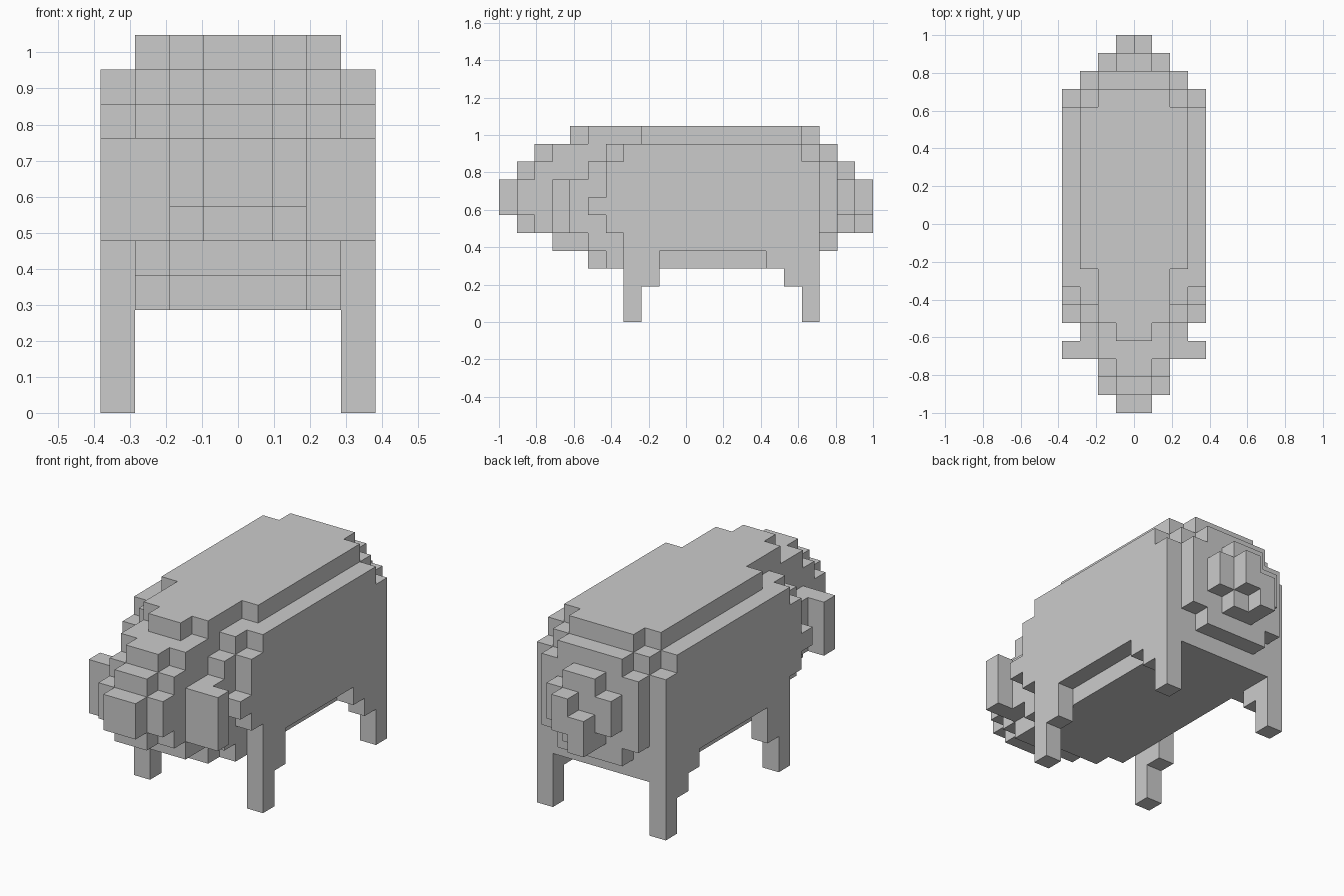
import bpy, bmesh

if "Cube" in bpy.data.objects:
    bpy.data.objects.remove(bpy.data.objects["Cube"])

V = 2 / 21  # edge of one cube; cells are counted from the front


def slab(half, y, z0, z1, y1=None, inner=0):
    """Symmetric block of cells, optionally hollow between the inner faces."""
    return {(x, b, z) for x in range(-half, half) if x >= inner or x < -inner
            for b in range(y, y1 or y + 1) for z in range(z0, z1)}


def rounded(half, y, z0, z1):
    """One-cell-thick plate without its corner cells."""
    return slab(half, y, z0 + 1, z1 - 1) | slab(half - 1, y, z0, z1)


def leg(y, step):
    """Outer posts with a bracket towards the belly."""
    return slab(4, y, 0, 4, inner=3) | slab(4, y + step, 2, 4, inner=3)


# torso: flanks, back and belly in nested layers, rounded rump
body = (slab(4, 7, 4, 10, 17) | slab(4, 17, 4, 9) | slab(3, 8, 3, 11, 17)
        | slab(3, 6, 3, 10, 18) | slab(2, 5, 3, 11, 18) | rounded(3, 18, 4, 10))

# neck and skull, narrowing forwards
head = (slab(4, 6, 5, 9) | slab(4, 5, 6, 7) | slab(3, 5, 4, 9) | slab(3, 4, 5, 8)
        | slab(2, 3, 4, 10, 5) | slab(1, 4, 4, 11) | slab(2, 2, 5, 9) | slab(1, 2, 5, 10))

parts = {
    "body": body,
    "head": head,
    "snout": slab(1, 0, 6, 8) | rounded(2, 1, 5, 9),
    "ears": slab(4, 3, 5, 8, inner=2),
    "front_legs": leg(7, 1),
    "rear_legs": leg(17, -1) | slab(4, 15, 3, 4, inner=3),
    # curl: one side sits a cell lower than the other
    "tail": rounded(2, 19, 5, 9) | {(x, 20, z + x) for x in (-1, 0) for z in (6, 7)},
}
solid = set().union(*parts.values())


def build(name, cells):
    """Skin the cells with the faces that are open to the air."""
    bm = bmesh.new()
    verts = {}

    def vert(p):
        key = tuple(p)
        if key not in verts:
            verts[key] = bm.verts.new((p[0] * V, p[1] * V - 1, p[2] * V))
        return verts[key]

    for c in sorted(cells):
        for axis in range(3):
            for side in (0, 1):
                n = list(c)
                n[axis] += 2 * side - 1
                if tuple(n) in solid:
                    continue
                ring = []
                for a, b in ((0, 0), (1, 0), (1, 1), (0, 1)):
                    p = list(c)
                    p[axis] += side
                    p[(axis + 1) % 3] += a
                    p[(axis + 2) % 3] += b
                    ring.append(vert(p))
                bm.faces.new(ring if side else ring[::-1])
    # merge flat areas into single faces
    bmesh.ops.dissolve_limit(bm, angle_limit=0.01, verts=bm.verts[:], edges=bm.edges[:])
    me = bpy.data.meshes.new(name)
    bm.to_mesh(me)
    bm.free()
    bpy.context.collection.objects.link(bpy.data.objects.new(name, me))


# cells shared by overlapping parts are skinned once
done = set()
for part_name, part_cells in parts.items():
    build(part_name, part_cells - done)
    done |= part_cells
